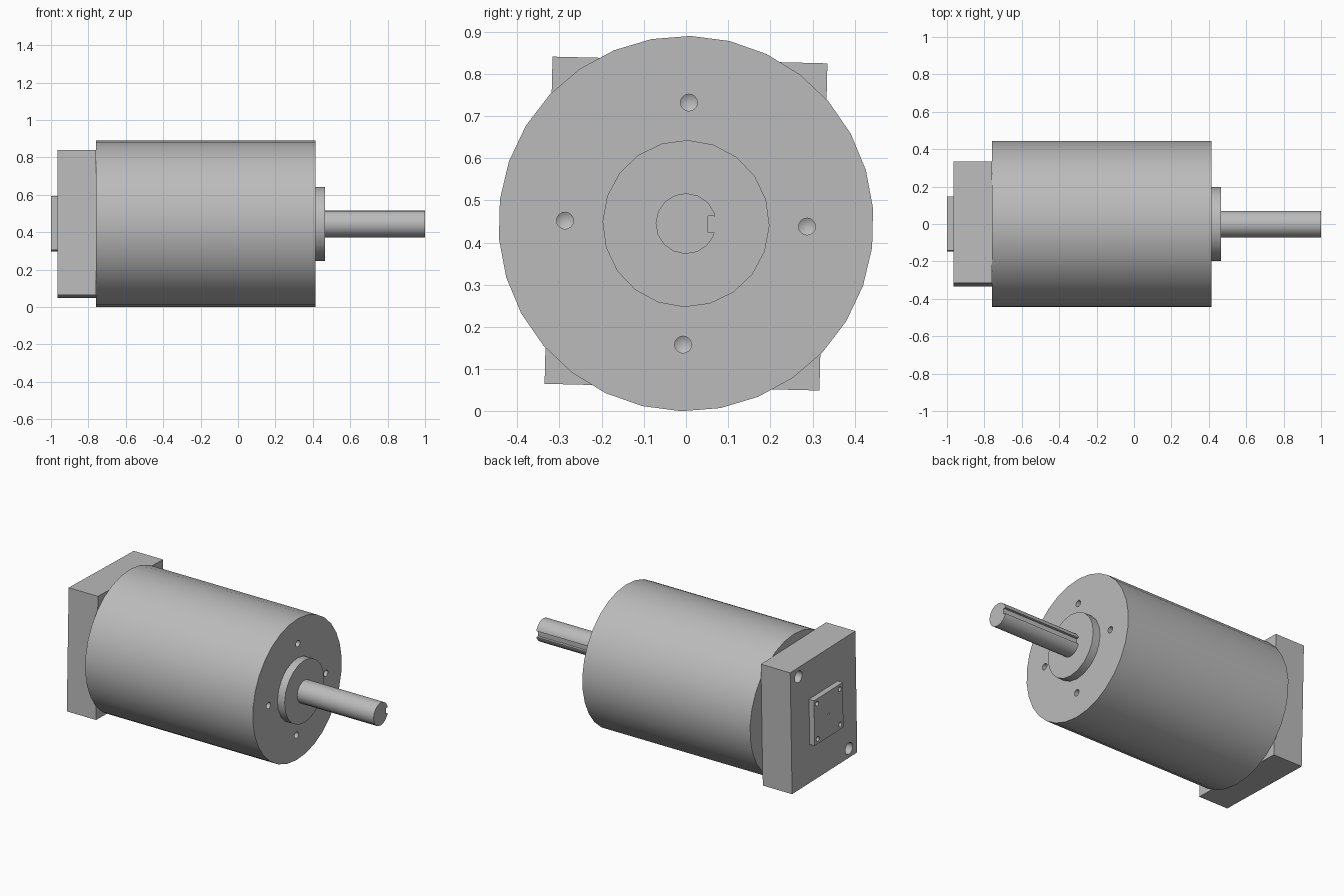
import bpy, bmesh, math
from mathutils import Vector, Matrix

if "Cube" in bpy.data.objects:
    bpy.data.objects.remove(bpy.data.objects["Cube"])

AXIS_Z = 0.445
# All parts share the motor axis and a slight roll about it
PLACE = Matrix.Translation((0, 0, AXIS_Z)) @ Matrix.Rotation(math.radians(-1.4), 4, 'X')

metal = bpy.data.materials.new("machined_grey")
metal.use_nodes = True
grey = (0.5, 0.5, 0.5, 1)
metal.diffuse_color = grey
metal.node_tree.nodes["Principled BSDF"].inputs["Base Color"].default_value = grey


def finish(name, bm):
    bmesh.ops.recalc_face_normals(bm, faces=bm.faces)
    mesh = bpy.data.meshes.new(name)
    bm.to_mesh(mesh)
    bm.free()
    mesh.materials.append(metal)
    obj = bpy.data.objects.new(name, mesh)
    bpy.context.collection.objects.link(obj)
    obj.matrix_world = PLACE
    return obj


def add_turned(bm, profile, sides, y=0, z=0):
    """Revolve (x, radius) points about an axis parallel to x; radius 0 makes a tip."""
    rings = []
    for x, r in profile:
        count = sides if r > 0 else 1
        angles = [math.tau * i / sides for i in range(count)]
        rings.append([bm.verts.new((x, y + r * math.sin(a), z + r * math.cos(a))) for a in angles])
    for a, b in zip(rings, rings[1:]):
        for i in range(sides):
            j = (i + 1) % sides
            corners = [a[i], a[j]] + ([b[j], b[i]] if len(b) > 1 else [b[0]])
            bm.faces.new(corners)
    for ring in (rings[0], rings[-1]):
        if len(ring) > 1:
            bm.faces.new(ring)


def add_box(bm, low, high):
    low, high = Vector(low), Vector(high)
    shape = Matrix.Translation((low + high) / 2) @ Matrix.Diagonal((*(high - low), 1))
    bmesh.ops.create_cube(bm, size=1, matrix=shape)


def turned(name, x0, x1, radius, sides):
    bm = bmesh.new()
    add_turned(bm, [(x0, radius), (x1, radius)], sides)
    return finish(name, bm)


def block(name, low, high):
    bm = bmesh.new()
    add_box(bm, low, high)
    return finish(name, bm)


def cut(obj, bm):
    """Subtract the cutter shape from the part."""
    cutter = finish(obj.name + "_cutter", bm)
    cutter.hide_render = True
    mod = obj.modifiers.new("cut", 'BOOLEAN')
    mod.operation = 'DIFFERENCE'
    mod.solver = 'EXACT'
    mod.object = cutter
    bpy.context.view_layer.objects.active = obj
    bpy.ops.object.modifier_apply(modifier=mod.name)
    bpy.data.objects.remove(cutter)


def drill(obj, face_x, inward, holes):
    """Drill cone-tipped blind holes given as (y, z, radius, depth)."""
    bm = bmesh.new()
    for y, z, r, depth in holes:
        profile = [(face_x - inward * 0.01, r), (face_x + inward * depth, r),
                   (face_x + inward * (depth + r * 0.6), 0)]
        add_turned(bm, profile, 16, y, z)
    cut(obj, bm)


# Main housing with four mounting holes in its shaft end
housing = turned("housing", -0.76, 0.415, AXIS_Z, 30)
drill(housing, 0.415, -1, [(0.287 * math.sin(q * math.pi / 2), 0.287 * math.cos(q * math.pi / 2),
                            0.02, 0.06) for q in range(4)])

# Raised locating boss
boss = turned("locating_boss", 0.40, 0.465, 0.198, 20)

# Output shaft with a full-length keyway
shaft = turned("output_shaft", 0.45, 1.0, 0.072, 16)
bm = bmesh.new()
add_box(bm, (0.44, 0.052, -0.019), (1.02, 0.1, 0.019))
cut(shaft, bm)

# Rear block with two diagonally opposed holes
rear_block = block("rear_block", (-0.965, -0.326, -0.388), (-0.76, 0.326, 0.388))
drill(rear_block, -0.965, 1, [(s * 0.245, s * 0.33, 0.037, 0.14) for s in (-1, 1)])

# Square rear cover plate with corner screw holes and a centre hole
cover = block("rear_cover_plate", (-1.0, -0.144, -0.144), (-0.965, 0.144, 0.144))
corners = [(sy * 0.113, sz * 0.113, 0.015, 0.02) for sy in (-1, 1) for sz in (-1, 1)]
drill(cover, -1.0, 1, corners + [(0, 0, 0.007, 0.02)])

# Smooth the turned surfaces and keep hard edges
bpy.ops.object.select_all(action='DESELECT')
for obj in (housing, boss, shaft, rear_block, cover):
    obj.select_set(True)
bpy.context.view_layer.objects.active = housing
bpy.ops.object.shade_smooth_by_angle(angle=math.radians(30))
